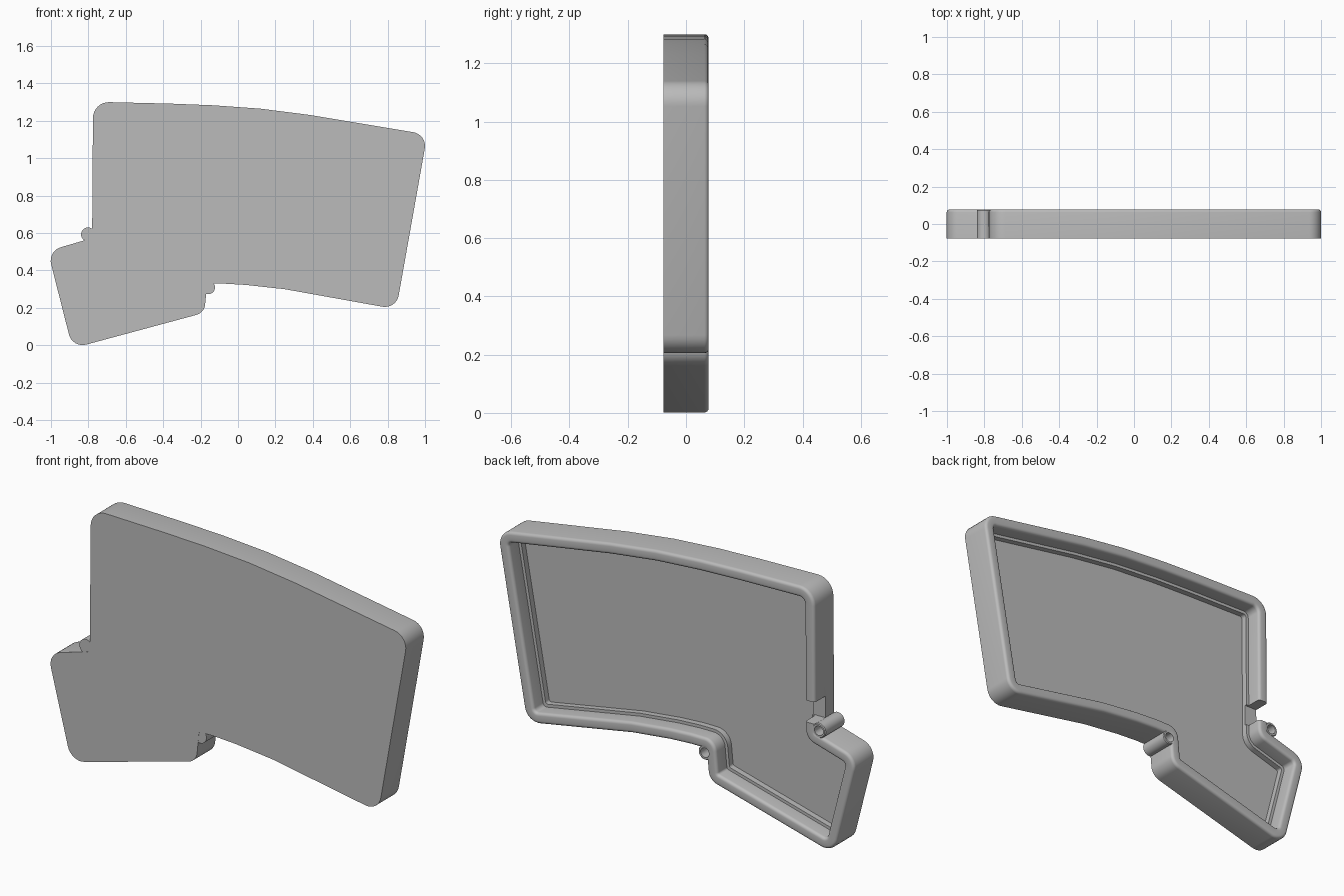
import bpy, bmesh, math
from mathutils import Vector, Matrix

if "Cube" in bpy.data.objects:
    bpy.data.objects.remove(bpy.data.objects["Cube"])

grey = bpy.data.materials.new("plain_grey")
grey.diffuse_color = (0.5, 0.5, 0.5, 1)
grey.use_nodes = True
grey.node_tree.nodes["Principled BSDF"].inputs["Base Color"].default_value = grey.diffuse_color

BACK, FRONT = 0.078, -0.078

# Outline corners, clockwise in x/z, with corner radius (0 = point on a curve)
OUTLINE = [(-0.775, 1.302, 0.085), (-0.36, 1.292, 0), (-0.13, 1.283, 0),
           (0.12, 1.265, 0), (0.38, 1.232, 0), (1.012, 1.127, 0.075),
           (0.846, 0.193, 0.075), (0.25, 0.30, 0), (0.04, 0.323, 0),
           (-0.08, 0.33, 0), (-0.165, 0.33, 0.008), (-0.18, 0.174, 0.065),
           (-0.885, -0.016, 0.075), (-1.017, 0.504, 0.075), (-0.78, 0.573, 0.008)]


def outline_loop(inset, steps=8):
    """Rounded outline moved inwards; always the same number of points."""
    pts = [Vector(p[:2]) for p in OUTLINE]
    out = []
    for i, (x, z, r) in enumerate(OUTLINE):
        d1 = (pts[i] - pts[i - 1]).normalized()
        d2 = (pts[(i + 1) % len(pts)] - pts[i]).normalized()
        n1, n2 = Vector((d1.y, -d1.x)), Vector((d2.y, -d2.x))
        mitre = (n1 + n2) / (1 + n1.dot(n2))
        p = pts[i] + mitre * inset
        if r == 0:
            out.append(p)
            continue
        turn = math.atan2(d1.x * d2.y - d1.y * d2.x, d1.dot(d2))
        s = 1 if turn < 0 else -1
        r = max(r - s * inset, 0.012)
        centre = p + mitre * s * r
        for k in range(steps + 1):
            n = Matrix.Rotation(turn * k / steps, 2) @ n1
            out.append(centre - n * s * r)
    return out


def finish(name, bm):
    bmesh.ops.recalc_face_normals(bm, faces=bm.faces)
    mesh = bpy.data.meshes.new(name)
    bm.to_mesh(mesh)
    bm.free()
    mesh.materials.append(grey)
    ob = bpy.data.objects.new(name, mesh)
    bpy.context.collection.objects.link(ob)
    return ob


def activate(ob):
    bpy.ops.object.select_all(action='DESELECT')
    ob.select_set(True)
    bpy.context.view_layer.objects.active = ob


def loft(bm, loops):
    """Join closed loops of equal length and cap both ends."""
    rings = [[bm.verts.new(v) for v in loop] for loop in loops]
    for a, b in zip(rings, rings[1:]):
        for i in range(len(a)):
            j = (i + 1) % len(a)
            bm.faces.new((a[i], a[j], b[j], b[i]))
    bm.faces.new(rings[0])
    bm.faces.new(rings[-1][::-1])


def circle(x, z, r, y, n=32):
    return [(x + r * math.cos(2 * math.pi * k / n), y,
             z + r * math.sin(2 * math.pi * k / n)) for k in range(n)]


def cut(ob, cutter):
    activate(ob)
    mod = ob.modifiers.new("cut", 'BOOLEAN')
    mod.operation = 'DIFFERENCE'
    mod.solver = 'EXACT'
    mod.object = cutter
    bpy.ops.object.modifier_apply(modifier=mod.name)
    bpy.data.objects.remove(cutter)


# Tray section: front plate, outer wall, rounded rim, inner ledge, floor
WALL, LEDGE, R = 0.055, 0.07, 0.015
section = [(0, FRONT)]
arc = [math.pi / 2 * k / 4 for k in range(5)]
section += [(R - R * math.cos(a), BACK - R + R * math.sin(a)) for a in arc]
section += [(WALL - R + R * math.sin(a), BACK - R + R * math.cos(a)) for a in arc]
section += [(WALL, 0.0), (LEDGE, 0.0), (LEDGE, -0.03)]
bm = bmesh.new()
loft(bm, [[(p.x, y, p.y) for p in outline_loop(inset)] for inset, y in section])
tray = finish("tray", bm)

# Opening in the side wall
bm = bmesh.new()
bmesh.ops.create_cube(bm, size=1, matrix=Matrix.Translation((-0.77, 0.06, 0.675))
                      @ Matrix.Diagonal((0.2, 0.14, 0.11, 1)))
cut(tray, finish("opening_cutter", bm))

# Screw tubes in the two inward corners, each with a blind hole
for side, x, z in (("left", -0.802, 0.593), ("right", -0.16, 0.31)):
    bm = bmesh.new()
    loft(bm, [circle(x, z, 0.024, y) for y in (-0.03, 0.12)])
    cut(tray, finish("hole_cutter", bm))
    bm = bmesh.new()
    loft(bm, [circle(x, z, r, y) for r, y in
              ((0.037, FRONT + 0.0005), (0.037, BACK - 0.005), (0.033, BACK - 0.001),
               (0.024, BACK - 0.001), (0.024, -0.03))])
    tube = finish(side + "_screw_tube", bm)
    activate(tube)
    bpy.ops.object.shade_smooth_by_angle(angle=math.radians(30))

activate(tray)
bpy.ops.object.shade_smooth_by_angle(angle=math.radians(30))
